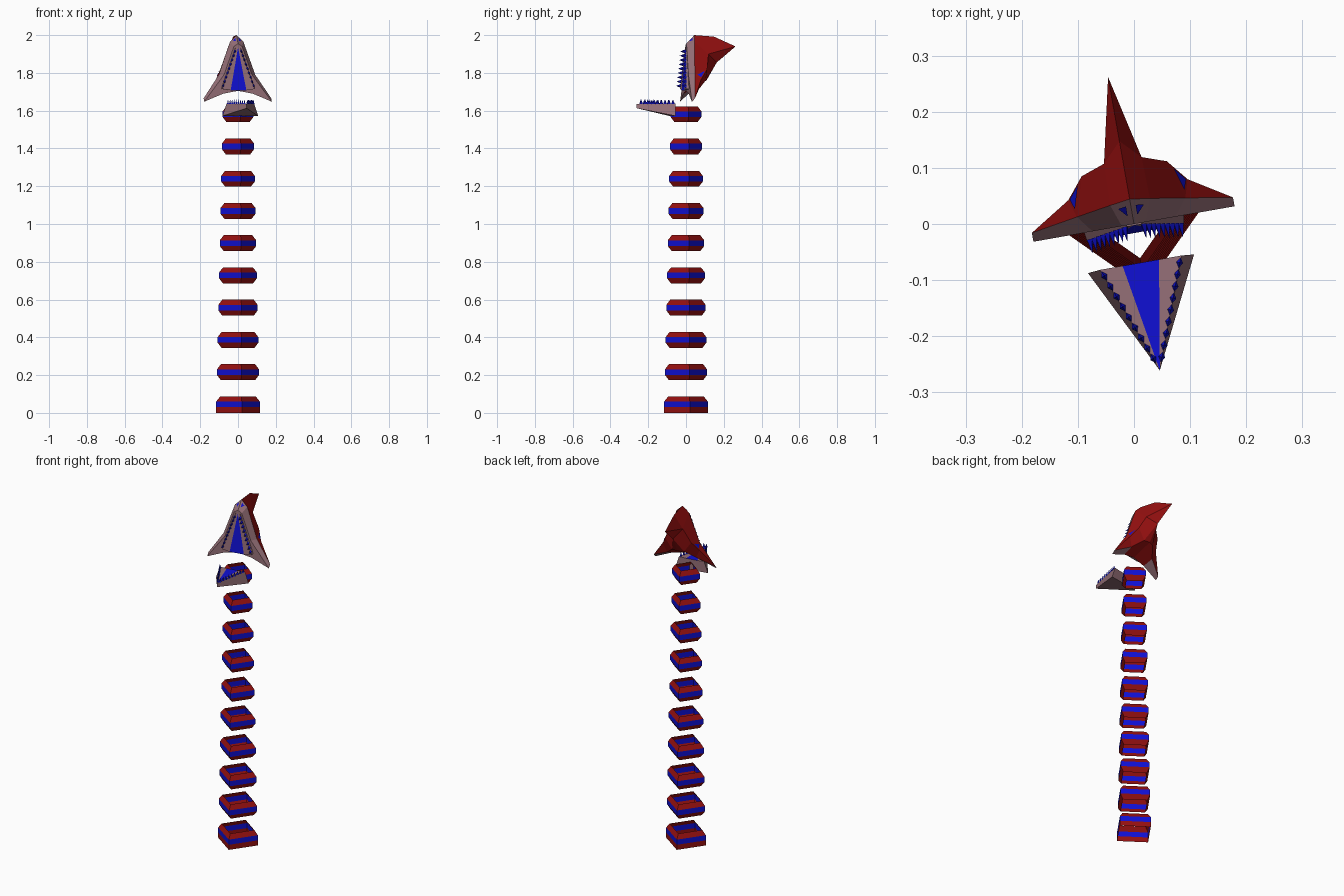
import bpy, bmesh, math
from mathutils import Vector, Matrix

if "Cube" in bpy.data.objects:
    bpy.data.objects.remove(bpy.data.objects["Cube"])

TURN = Matrix.Rotation(math.radians(10), 4, 'Z')   # whole figure is turned slightly


def material(name, rgb):
    m = bpy.data.materials.new(name)
    m.diffuse_color = (*rgb, 1)
    m.use_nodes = True
    m.node_tree.nodes["Principled BSDF"].inputs["Base Color"].default_value = m.diffuse_color
    return m


MATS = [material("dark_red", (0.30, 0.005, 0.005)),
        material("deep_blue", (0.005, 0.005, 0.66)),
        material("dusty_mauve", (0.30, 0.16, 0.185))]
RED, BLUE, MAUVE = 0, 1, 2


def build(name, faces, mirror=True):
    """faces: list of (material, points); optionally mirrored across x."""
    bm = bmesh.new()
    for side in ((1, -1) if mirror else (1,)):
        for mat, pts in faces:
            f = bm.faces.new([bm.verts.new((p[0] * side, p[1], p[2])) for p in pts])
            f.material_index = mat
    bmesh.ops.remove_doubles(bm, verts=bm.verts, dist=1e-5)
    bmesh.ops.recalc_face_normals(bm, faces=bm.faces)
    bm.transform(TURN)
    me = bpy.data.meshes.new(name)
    bm.to_mesh(me)
    bm.free()
    for m in MATS:
        me.materials.append(m)
    ob = bpy.data.objects.new(name, me)
    bpy.context.collection.objects.link(ob)
    return ob


def teeth(name, start, end, point, count):
    """Row of small spikes from start to end, mirrored to the other side."""
    a, b, d = Vector(start), Vector(end), Vector(point)
    step = (b - a) / count
    side = step.cross(d).normalized() * 0.006
    faces = []
    for i in range(count):
        p, q = a + step * (i + 0.05), a + step * (i + 0.95)
        m = (p + q) / 2
        tip, s, t = m + d, m + side, m - side
        faces += [(BLUE, (p, s, tip)), (BLUE, (s, q, tip)),
                  (BLUE, (q, t, tip)), (BLUE, (t, p, tip))]
    build(name, faces)


def plate(name, tri, scale, mat):
    """Thin inset plate lying just outside a triangle of the head."""
    pts = [Vector(p) for p in tri]
    c = sum(pts, Vector()) / 3
    n = (pts[1] - pts[0]).cross(pts[2] - pts[0]).normalized()
    if n.z < 0:
        n = -n
    build(name, [(mat, [c + (p - c) * scale + n * 0.003 for p in pts])])


# Neck: hollow four-sided rings, tapering upward
for i in range(10):
    r = 0.117 - 0.0038 * i
    z = 0.045 + 0.1707 * i
    prof = [(r - 0.021, z + 0.042), (r, z + 0.015), (r, z - 0.015),
            (r if i == 0 else r - 0.021, 0 if i == 0 else z - 0.042)]
    faces = []
    for k in range(4):
        c0, c1 = [(math.cos(a), math.sin(a)) for a in (k * math.pi / 2, (k + 1) * math.pi / 2)]
        for j, ((r0, z0), (r1, z1)) in enumerate(zip(prof, prof[1:])):
            faces.append((BLUE if j == 1 else RED,
                          [(c0[0] * r0, c0[1] * r0, z0), (c1[0] * r0, c1[1] * r0, z0),
                           (c1[0] * r1, c1[1] * r1, z1), (c0[0] * r1, c0[1] * r1, z1)]))
    build("neck_ring", faces, mirror=False)

# Upper head: snout points up, crest sweeps back, cheeks flare to points
F0, F1, F2, F3 = (0, 0, 1.955), (.022, 0, 1.94), (.075, 0, 1.79), (.182, 0, 1.647)
B1, B2, B3 = (.036, .04, 1.965), (.098, .03, 1.79), (.182, .016, 1.665)
T0, C1, TIP = (0, .045, 2.0), (0, .15, 1.992), (0, .266, 1.94)
K, G = (.034, .115, 1.90), (0, .165, 1.855)
S1, S2 = (.077, .10, 1.82), (.108, .062, 1.765)
D0, D, E = (0, .11, 1.76), (.035, .10, 1.76), (.085, .055, 1.715)
P0, P1 = (0, 0, 1.705), (.08, 0, 1.69)
build("upper_head", [
    (MAUVE, (F0, F1, B1, T0)),
    (MAUVE, (F1, F2, B2, B1)), (MAUVE, (F2, F3, B3, B2)),
    (MAUVE, (F0, F1, F2, P1, P0)), (MAUVE, (F2, F3, P1)),
    (RED, (T0, B1, K, C1)), (RED, (C1, K, TIP)), (RED, (K, G, TIP)),
    (RED, (B1, B2, S1, K)), (RED, (B2, S2, S1)), (RED, (B2, B3, S2)),
    (RED, (K, S1, D, G)), (RED, (G, D, D0)), (RED, (S1, S2, E, D)),
    (RED, (S2, B3, E)), (MAUVE, (E, B3, F3, P1)), (RED, (D0, D, E, P1, P0)),
])
plate("eye", (B2, S2, S1), 0.6, BLUE)
plate("nostril", (F0, B1, T0), 0.4, BLUE)

# Palate: raised wedge with a blue stripe, plus the upper teeth
I0, I1 = (0, -.002, 1.935), (.012, -.002, 1.935)
J0, J1, J2 = (0, -.016, 1.708), (.042, -.016, 1.708), (.088, -.016, 1.715)
build("palate", [
    (BLUE, (I0, J1, J0)), (MAUVE, (I0, I1, J2, J1)),
    (MAUVE, (I1, (.014, 0, 1.935), (.09, 0, 1.715), J2)),
    (MAUVE, (J0, J1, J2, (.09, 0, 1.715), (0, 0, 1.708))),
])
teeth("upper_teeth", (.013, -.002, 1.925), (.086, -.014, 1.72), (0, -.026, 0), 9)

# Lower jaw: wedge reaching forward with a blue stripe
L0, L1, L2, LT = (0, -.07, 1.635), (.033, -.07, 1.635), (.074, -.07, 1.637), (0, -.265, 1.635)
M0, M2, MT = (0, -.07, 1.572), (.096, -.072, 1.572), (0, -.265, 1.613)
build("lower_jaw", [
    (BLUE, (L0, L1, LT)), (MAUVE, (L1, L2, LT)),
    (MAUVE, (L2, M2, MT, LT)), (MAUVE, (M0, M2, MT)),
    (MAUVE, (L0, L1, L2, M2, M0)),
])
teeth("lower_teeth", (.004, -.252, 1.635), (.072, -.072, 1.636), (0, 0, .024), 9)
